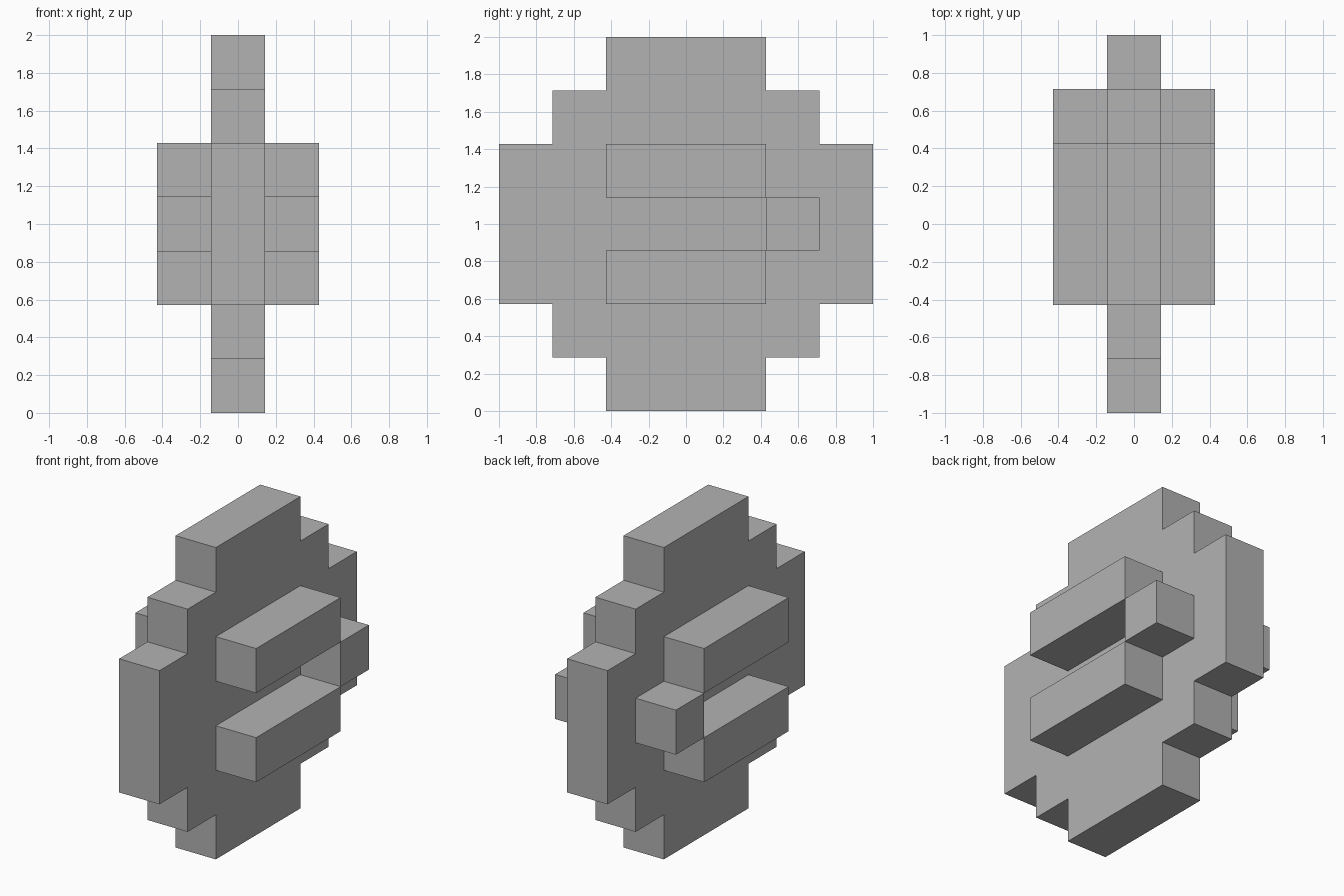
import bpy
import bmesh
from mathutils import Vector

U = 2 / 7  # edge of one block

old = bpy.data.objects.get("Cube")
if old:
    bpy.data.objects.remove(old, do_unlink=True)

grey = bpy.data.materials.new("plain grey")
grey.use_nodes = True
colour = (0.448, 0.448, 0.448, 1)
grey.diffuse_color = colour
grey.node_tree.nodes["Principled BSDF"].inputs["Base Color"].default_value = colour


def add_object(name, bm):
    bmesh.ops.recalc_face_normals(bm, faces=bm.faces)
    mesh = bpy.data.meshes.new(name)
    bm.to_mesh(mesh)
    bm.free()
    mesh.materials.append(grey)
    obj = bpy.data.objects.new(name, mesh)
    bpy.context.collection.objects.link(obj)


def add_block(name, centre, size):
    """Box with centre and size given in blocks."""
    bm = bmesh.new()
    bmesh.ops.create_cube(bm, size=1)
    for v in bm.verts:
        v.co = (v.co * Vector(size) + Vector(centre)) * U
    add_object(name, bm)


# Stepped round disc: one quarter of the outline, turned four times
quarter = [(3.5, -1.5), (3.5, 1.5), (2.5, 1.5), (2.5, 2.5), (1.5, 2.5)]
outline = []
for turn in range(4):
    outline += quarter
    quarter = [(-z, y) for y, z in quarter]

bm = bmesh.new()
face = bm.faces.new([bm.verts.new((-U / 2, y * U, (z + 3.5) * U)) for y, z in outline])
side = bmesh.ops.extrude_face_region(bm, geom=[face], use_keep_orig=True)
moved = [g for g in side["geom"] if isinstance(g, bmesh.types.BMVert)]
bmesh.ops.translate(bm, verts=moved, vec=(U, 0, 0))
add_object("stepped_disc", bm)

# Raised bars and rear stud on both sides
for sign, label in ((1, "left"), (-1, "right")):
    add_block(f"upper_bar_{label}", (sign, 0, 4.5), (1, 3, 1))
    add_block(f"lower_bar_{label}", (sign, 0, 2.5), (1, 3, 1))
    add_block(f"rear_stud_{label}", (sign, 2, 3.5), (1, 1, 1))
